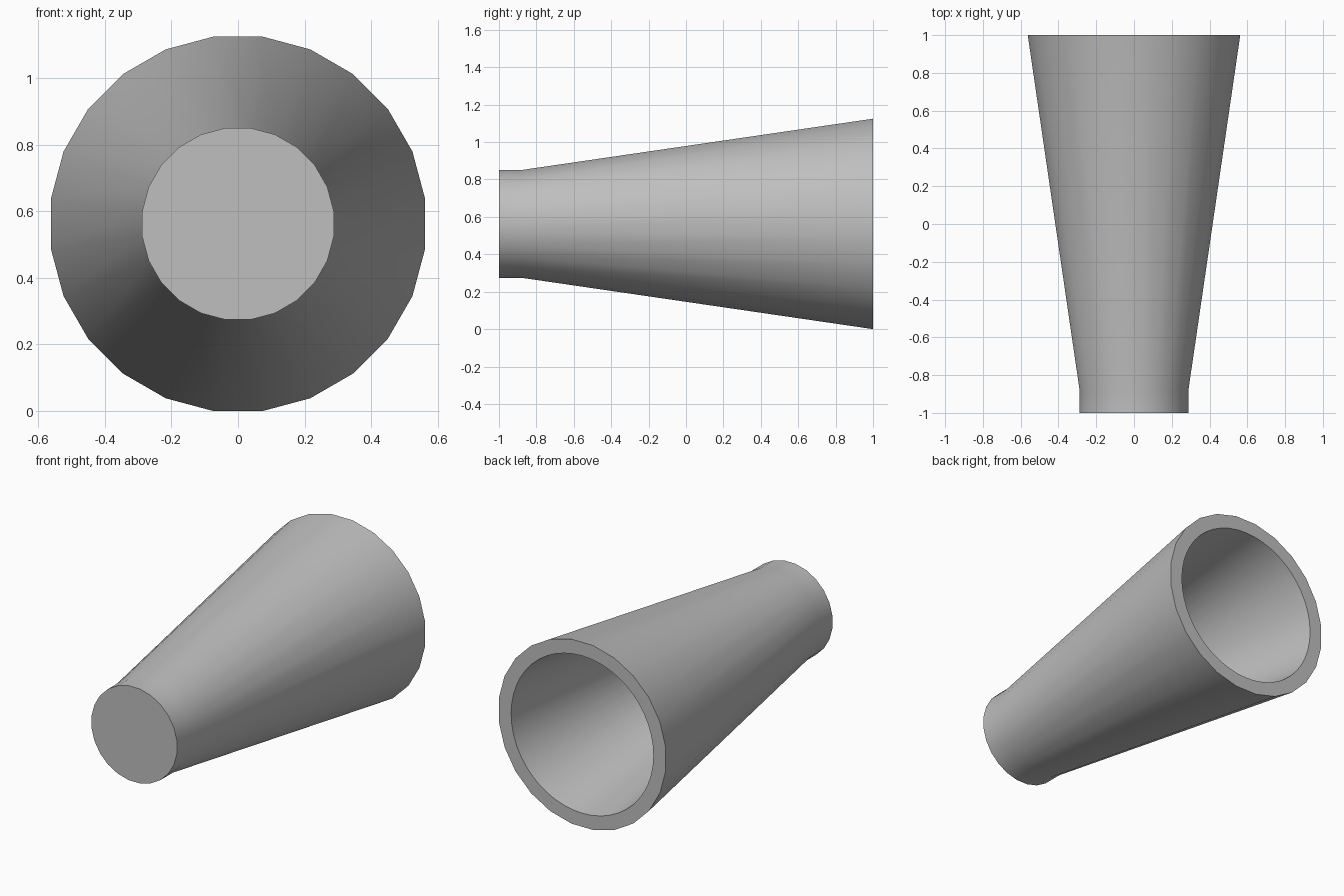
import bpy, bmesh, math

cube = bpy.data.objects.get("Cube")
if cube:
    bpy.data.objects.remove(cube)

SIDES = 24
STEP = 2 * math.pi / SIDES
FLAT = math.cos(STEP / 2)      # flat-to-corner ratio
CENTRE = 0.5625                # height of the cup's axis

grey = bpy.data.materials.new("mid grey")
grey.use_nodes = True
colour = (0.52, 0.52, 0.52, 1)
grey.diffuse_color = colour
grey.node_tree.nodes["Principled BSDF"].inputs["Base Color"].default_value = colour

bm = bmesh.new()


def ring(radius, y, count):
    """Circle of vertices round the y axis, starting at a corner of the outer wall."""
    verts = []
    for i in range(count):
        a = STEP / 2 + 2 * math.pi * i / count
        verts.append(bm.verts.new((radius * math.cos(a), y, CENTRE + radius * math.sin(a))))
    return verts


def wall(rings):
    for a, b in zip(rings, rings[1:]):
        n = len(a)
        for i in range(n):
            j = (i + 1) % n
            bm.faces.new((a[i], a[j], b[j], b[i]))


def cap(loop, y):
    hub = bm.verts.new((0, y, CENTRE))
    for i, v in enumerate(loop):
        bm.faces.new((hub, v, loop[(i + 1) % len(loop)]))


# Outer wall: short straight foot, then a long taper to the mouth
outer = [ring(r / FLAT, y, SIDES) for r, y in ((0.288, -1), (0.288, -0.88), (CENTRE, 1))]
wall(outer)
cap(outer[0], -1)

# Inner wall: finer, tapering to a closed floor
inner = [ring(r, y, SIDES * 2) for r, y in ((0.48, 1), (0.22, -0.9))]
wall(inner)
cap(inner[-1], -0.9)

# Flat rim joining the two walls
lip, bore = outer[-1], inner[0]
for i in range(SIDES):
    k = 2 * i
    bm.faces.new((lip[i], lip[(i + 1) % SIDES], bore[(k + 2) % len(bore)], bore[k + 1], bore[k]))

bmesh.ops.recalc_face_normals(bm, faces=bm.faces)
mesh = bpy.data.meshes.new("cup")
bm.to_mesh(mesh)
bm.free()
mesh.materials.append(grey)

cup = bpy.data.objects.new("cup", mesh)
bpy.context.collection.objects.link(cup)
bpy.ops.object.select_all(action="DESELECT")
cup.select_set(True)
bpy.context.view_layer.objects.active = cup
bpy.ops.object.shade_smooth_by_angle(angle=math.radians(35))
